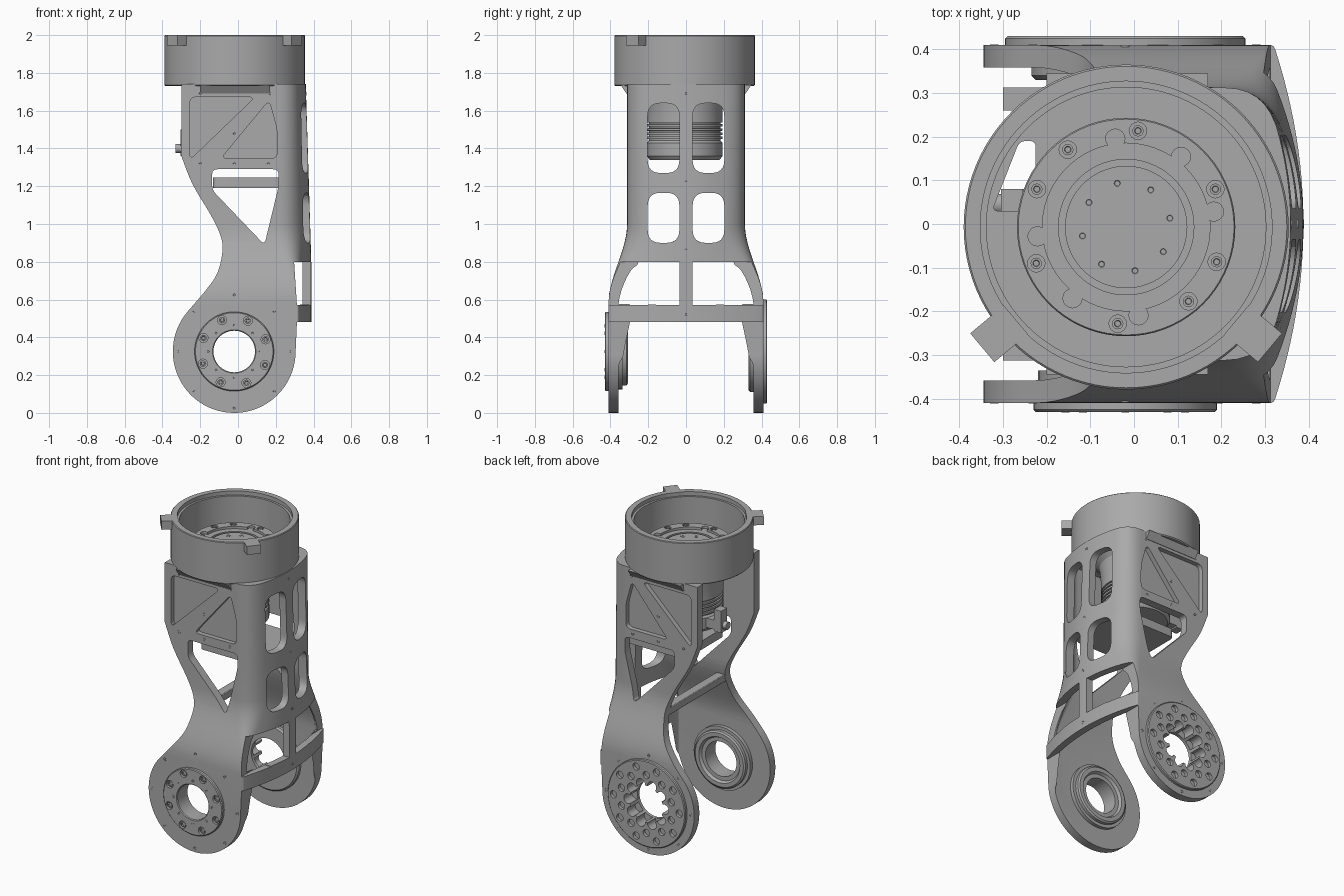
import bpy, bmesh
from math import sin, cos, pi, radians
from mathutils import Vector, Matrix

if "Cube" in bpy.data.objects:
    bpy.data.objects.remove(bpy.data.objects["Cube"])

metal = bpy.data.materials.new("grey_metal")
metal.use_nodes = True
metal.diffuse_color = (0.4, 0.4, 0.4, 1)
metal.node_tree.nodes["Principled BSDF"].inputs["Base Color"].default_value = (0.4, 0.4, 0.4, 1)

CX, CY = -0.018, -0.007          # axis of the top ring and motor
JX, JZ = -0.02, 0.325            # axis of the lower joint
TOP = 1.74


def add(name, bm):
    bmesh.ops.remove_doubles(bm, verts=bm.verts, dist=1e-5)
    bmesh.ops.recalc_face_normals(bm, faces=bm.faces)
    me = bpy.data.meshes.new(name)
    bm.to_mesh(me)
    bm.free()
    me.materials.append(metal)
    ob = bpy.data.objects.new(name, me)
    bpy.context.collection.objects.link(ob)
    return ob


def place(axis, u, v, t):
    return {"x": (t, u, v), "y": (u, t, v), "z": (u, v, t)}[axis]


def prism(name, pts, axis, a, b):
    bm = bmesh.new()
    lo = [bm.verts.new(place(axis, u, v, a)) for u, v in pts]
    hi = [bm.verts.new(place(axis, u, v, b)) for u, v in pts]
    n = len(pts)
    for i in range(n):
        j = (i + 1) % n
        bm.faces.new((lo[i], lo[j], hi[j], hi[i]))
    bm.faces.new(lo)
    bm.faces.new(hi)
    return add(name, bm)


def bend(a, p, b, n=6):
    a, p, b = Vector(a), Vector(p), Vector(b)
    return [tuple(a * (1 - k / n) ** 2 + p * 2 * k / n * (1 - k / n) + b * (k / n) ** 2) for k in range(n + 1)]


def rounded(pts, r, n=6):
    out = []
    for i, p in enumerate(pts):
        p, q, s = Vector(p), Vector(pts[i - 1]), Vector(pts[(i + 1) % len(pts)])
        out += bend(p + (q - p).normalized() * r, p, p + (s - p).normalized() * r, n)
    return out


def rect(a, b, c, d):
    return [(a, c), (b, c), (b, d), (a, d)]


def circle(u, v, r, n=24, start=0, end=2 * pi):
    return [(u + r * cos(start + (end - start) * i / n), v + r * sin(start + (end - start) * i / n))
            for i in range(n)]


def smooth_path(pts, n=6):
    out = []
    p = [Vector(q) for q in [pts[0]] + pts + [pts[-1]]]
    for a, b, c, d in zip(p, p[1:], p[2:], p[3:]):
        for k in range(n):
            t = k / n
            out.append(tuple(0.5 * (2 * b + (c - a) * t + (2 * a - 5 * b + 4 * c - d) * t * t
                                    + (3 * b - a - 3 * c + d) * t ** 3)))
    return out


def lathe(name, profile, axis, u, v, n=72, closed=True):
    bm = bmesh.new()
    rows = [[bm.verts.new(place(axis, u + r * cos(2 * pi * i / n), v + r * sin(2 * pi * i / n), h))
             for i in range(n)] for r, h in profile]
    pairs = list(zip(rows, rows[1:])) + ([(rows[-1], rows[0])] if closed else [])
    for a, b in pairs:
        for i in range(n):
            j = (i + 1) % n
            bm.faces.new((a[i], a[j], b[j], b[i]))
    return add(name, bm)


def boolean(ob, cutters, op="DIFFERENCE"):
    for c in cutters:
        m = ob.modifiers.new("cut", "BOOLEAN")
        m.object, m.operation, m.solver = c, op, "EXACT"
        c.hide_render = True
    bpy.context.view_layer.update()
    me = bpy.data.meshes.new_from_object(ob.evaluated_get(bpy.context.evaluated_depsgraph_get()))
    ob.modifiers.clear()
    ob.data = me
    for c in cutters:
        bpy.data.objects.remove(c)


# Shell section: U shape with a gently curved front wall, flared towards the joint
def flare(z):
    t = min(max((z - 0.58) / 0.42, 0), 1)
    return 1 - t * t * (3 - 2 * t)


def half_width(z):
    return 0.312 + 0.098 * flare(z)


def wall_x(z):
    return 0.36 + 0.028 * min(1, (1.7 - z) / 0.9)


def section(z):
    f = flare(z)

    def u_line(w, front, corner, r):
        half = [(front - (front - corner) * (y / w) ** 2, y) for y in [(w - r) * k / 12 for k in range(12)]]
        half += bend((front - (front - corner) * ((w - r) / w) ** 2, w - r), (corner, w), (corner - r, w)) + [(-0.5, w)]
        return [(x, -y) for x, y in half[:0:-1]] + half
    return u_line(half_width(z), wall_x(z), 0.295 + 0.025 * f, 0.085 - 0.075 * f) \
        + u_line(half_width(z) - 0.052, wall_x(z) - 0.045, 0.255 + 0.043 * f, 0.05 - 0.04 * f)[::-1]


levels = [-0.02, 0.3, 0.58] + [0.58 + 0.03 * k for k in range(1, 15)] + [1.2, 1.5, TOP]
bm = bmesh.new()
rows = [[bm.verts.new((x, y, z)) for x, y in section(z)] for z in levels]
n = len(rows[0])
for a, b in zip(rows, rows[1:]):
    for i in range(n):
        j = (i + 1) % n
        bm.faces.new((a[i], a[j], b[j], b[i]))
for row in (rows[0], rows[-1]):
    for i in range(n // 2 - 1):
        bm.faces.new((row[i], row[i + 1], row[n - 2 - i], row[n - 1 - i]))
shell = add("arm_shell", bm)

# Side outline: straight top, slim neck, round joint end
neck = smooth_path([(-0.3, 1.36), (-0.24, 1.21), (-0.14, 1.04), (-0.09, 0.93), (-0.083, 0.85),
                    (-0.11, 0.74), (-0.17, 0.65), (-0.269, 0.534)])
outline = [(-0.3, 1.9)] + neck + circle(JX, JZ, 0.325, 48, radians(140), 2 * pi) \
    + [(0.305, 0.325), (0.312, 0.48), (0.5, 0.48), (0.5, 1.9)]
boolean(shell, [prism("outline_cutter", outline, "y", -1, 1)], "INTERSECT")

# Windows, pockets and joint bore
cutters = [
    prism("triangle_cutter", rounded([(-0.137, 1.29), (0.215, 1.29), (0.215, 1.2), (0.14, 0.89),
                                      (-0.137, 1.18)], 0.03), "y", -1, 1),
    prism("bore_cutter", circle(JX, JZ, 0.16, 48), "y", -1, 1)]
arch = [(0.035, 0.57), (0.035, 0.8)] + smooth_path([(0.235, 0.8), (0.29, 0.755), (0.33, 0.68), (0.352, 0.61), (0.357, 0.57)], 4)
for s in (-1, 1):
    for lo, hi in ((0.9, 1.165), (1.27, 1.64)):
        cutters.append(prism("window_cutter", rounded(rect(s * 0.035, s * 0.203, lo, hi), 0.07), "x", 0.2, 0.6))
    cutters.append(prism("arch_cutter", [(s * y, z) for y, z in arch], "x", 0.2, 0.6))
    cutters.append(prism("edge_cutter", [(0.312, 0.57), (0.6, 0.57), (0.6, 0.8), (0.297, 0.8)], "y", s * 0.2, s * 0.7))
    for tri in ([(-0.255, 1.34), (-0.255, 1.672), (0.09, 1.672)],
                [(-0.09, 1.347), (0.207, 1.347), (0.207, 1.5), (0.165, 1.655)]):
        cutters.append(prism("pocket_cutter", rounded(tri, 0.035), "y", s * 0.282, s * 0.6))
boolean(shell, cutters)

# Crossbar tying the two necks together
prism("neck_crossbar", rounded(rect(-0.08, -0.02, 0.85, 0.9), 0.01, 3), "y", -0.31, 0.31)

# Fairings between side plates and ring
for s, side in ((-1, "front"), (1, "back")):
    prism(side + "_fairing", [(s * 0.29, 1.69), (s * 0.315, 1.69), (s * 0.345, 1.735), (s * 0.29, 1.735)],
          "x", -0.2, 0.17)

# Top ring with its locating tabs
ring = lathe("top_ring", [(0.366, 1.73), (0.372, 1.736), (0.372, 1.996), (0.368, 2), (0.334, 2), (0.334, 1.975),
                          (0.32, 1.975), (0.32, 1.76), (0.24, 1.76), (0.24, 1.73)], "z", CX, CY, 96)
boolean(ring, [prism("opening_cutter", rounded([(-0.325, 0.03), (-0.225, 0.03), (-0.225, 0.19),
                                                (-0.262, 0.19)], 0.015), "z", 1.6, 1.9)])
for ang, side in ((220, "right"), (-40, "left")):
    tab = prism(side + "_ring_tab", rect(0.33, 0.43, -0.043, 0.043), "z", 1.945, 2)
    tab.data.transform(Matrix.Translation((CX, CY, 0)) @ Matrix.Rotation(radians(ang), 4, "Z"))


def bolts(name, axis, u, v, radius, angles, r, h, out):
    for a in angles:
        lathe(name, [(0, h + out * 0.2), (r * 0.5, h + out * 0.2), (r * 0.6, h + out), (r, h + out), (r, h - out), (0, h - out)],
              axis, u + radius * cos(a), v + radius * sin(a), 12, False)


def drill(axis, u, v, radius, angles, r, a, b):
    return [prism("hole_cutter", circle(u + radius * cos(t), v + radius * sin(t), r, 16), axis, a, b) for t in angles]


def spread(count, start=0.0):
    return [start + 2 * pi * k / count for k in range(count)]


# Motor with ribbed body and bolted flange
ribs = []
for k in range(5):
    z = 1.55 - 0.022 * k
    ribs += [(0.2, z), (0.2, z - 0.012), (0.19, z - 0.013), (0.19, z - 0.021)]
motor = lathe("motor", [(0, 1.825), (0.14, 1.825), (0.14, 1.81), (0.155, 1.81), (0.155, 1.825), (0.192, 1.825),
                        (0.192, 1.84), (0.247, 1.84), (0.25, 1.835), (0.25, 1.75), (0.21, 1.7), (0.2, 1.6)] + ribs
              + [(0.2, 1.43), (0.2, 1.36), (0.185, 1.34), (0, 1.34)], "z", CX, CY, closed=False)
flange_angles = [radians(a) for a in (83, 127, 157, 202, 265, 310, 339, 23)]
notch_angles = [radians(a) for a in (10, 52, 97, 186, 233, 278)]
boolean(motor, drill("z", CX, CY, 0.222, flange_angles, 0.02, 1.825, 1.9)
        + drill("z", CX, CY, 0.204, notch_angles, 0.022, 1.825, 1.9))
bolts("motor_flange_bolt", "z", CX, CY, 0.222, flange_angles, 0.013, 1.832, 0.006)
bolts("motor_hub_bolt", "z", CX, CY, 0.102, spread(8, 0.2), 0.012, 1.825, 0.002)

# Cable connector on the open side
prism("connector_bracket", rect(-0.3, -0.18, 0.02, 0.08), "z", 1.37, 1.43)
prism("connector_block", rect(-0.305, -0.255, 0.02, 0.08), "z", 1.36, 1.5)
lathe("connector_plug", [(0, -0.33), (0.024, -0.33), (0.024, -0.25), (0, -0.25)], "x", 0.045, 1.4, 20, False)

# Inner shelf held by the windowed wall
shelf = prism("inner_shelf", rounded([(-0.132, -0.2), (0.27, -0.2), (0.33, -0.12), (0.33, 0.12),
                                      (0.27, 0.2), (-0.132, 0.2)], 0.03), "z", 1.19, 1.245)
boolean(shelf, [prism("shelf_hole_cutter", circle(0.04, 0, 0.1, 48), "z", 1, 1.3)])

# Front joint: outer flange with sunken bolts and stepped inner hub
front = lathe("front_joint_flange", [(0.11, -0.425), (0.115, -0.43), (0.205, -0.43), (0.21, -0.425), (0.21, -0.38),
                                     (0.11, -0.38)], "y", JX, JZ)
boolean(front, drill("y", JX, JZ, 0.178, spread(8, 0.37), 0.024, -0.5, -0.412))
bolts("front_joint_bolt", "y", JX, JZ, 0.178, spread(8, 0.37), 0.017, -0.416, -0.008)
bolts("front_joint_screw", "y", JX, JZ, 0.137, spread(8), 0.009, -0.43, -0.0015)
lathe("front_joint_hub", [(0.11, -0.4), (0.2, -0.4), (0.2, -0.335), (0.18, -0.335), (0.18, -0.315), (0.17, -0.308),
                          (0.145, -0.308), (0.135, -0.325), (0.11, -0.325)], "y", JX, JZ)

# Back joint: wide drilled flange with scalloped bore
back = lathe("back_joint_flange", [(0.118, 0.33), (0.205, 0.33), (0.215, 0.34), (0.215, 0.375), (0.275, 0.375),
                                   (0.275, 0.425), (0.27, 0.43), (0.118, 0.43)], "y", JX, JZ)
boolean(back, drill("y", JX, JZ, 0.232, spread(10), 0.023, 0.38, 0.5)
        + drill("y", JX, JZ, 0.185, spread(10, pi / 10), 0.023, 0.38, 0.5)
        + drill("y", JX, JZ, 0.128, spread(10), 0.031, 0.35, 0.5))

# Small screws on the plates and windowed wall
spots = [(JX + 0.3 * cos(a), JZ + 0.3 * sin(a)) for a in spread(8)]
spots += [(x, 1.32) for x in (-0.2, -0.02, 0.16)] + [(-0.2, 1.69), (0.17, 1.69), (-0.02, 1.48)]
for x, z in spots:
    for s in (-1, 1):
        bolts("plate_screw", "y", x, z, 0, [0], 0.01, s * half_width(z), s * 0.0015)
for z in (0.52, 0.87, 1.23, 1.69):
    bolts("wall_screw", "x", 0, z, 0, [0], 0.01, wall_x(z), 0.0015)

for ob in bpy.context.collection.objects:
    if ob.type == "MESH" and metal.name in ob.data.materials:
        ob.data.shade_smooth()
        ob.data.set_sharp_from_angle(angle=radians(30))
